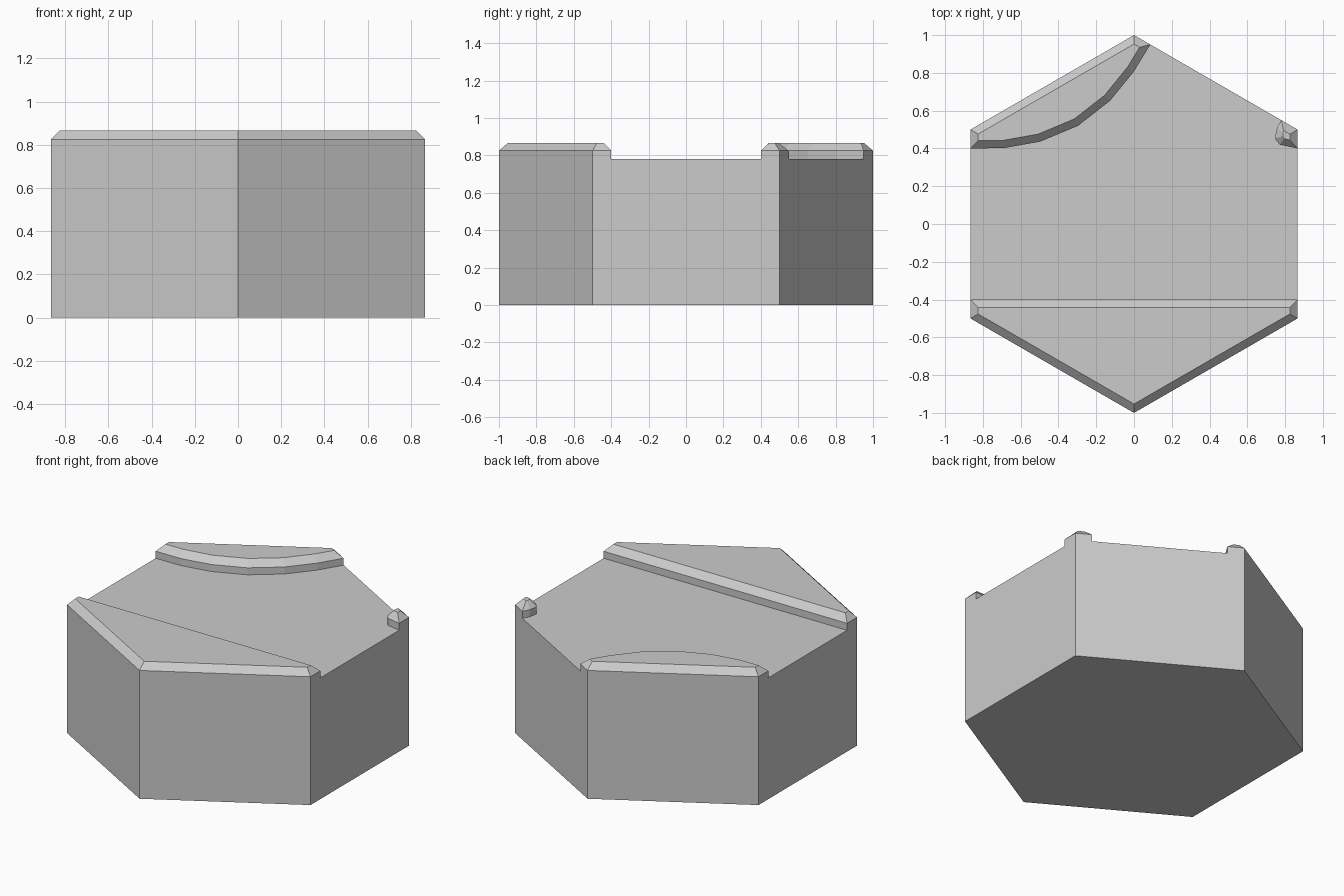
import bpy, bmesh, math
from mathutils import Vector

if "Cube" in bpy.data.objects:
    bpy.data.objects.remove(bpy.data.objects["Cube"])

S = math.sqrt(3) / 2                     # flat-to-centre distance of the hexagon
ROAD, RIM, TOP, D = 0.78, 0.825, 0.866, 0.041
NORMALS = [Vector((math.cos(math.radians(a)), math.sin(math.radians(a)))) for a in range(0, 360, 60)]

bm = bmesh.new()


def on_hex(x):
    return (x, 1 - abs(x) / math.sqrt(3))


def face(points):
    bm.faces.new([bm.verts.new(p) for p in points])


def is_outer(a, b):
    return max(((a + b) / 2).dot(n) for n in NORMALS) > S - 1e-4


def inset(pts, d):
    result = []
    for i, p in enumerate(pts):
        e1 = (p - pts[i - 1]).normalized()
        e2 = (pts[(i + 1) % len(pts)] - p).normalized()
        n1, n2 = Vector((-e1.y, e1.x)), Vector((-e2.y, e2.x))
        result.append(p + (n1 + n2) * d / (1 + n1.dot(n2)))
    return result


def piece(outline, height, top=None, raised=True):
    """Counter-clockwise outline; outer sides reach the ground, inner sides the road."""
    pts = [Vector(p) for p in outline]
    cap = [Vector(p) for p in top] if top else inset(pts, D)
    n = len(pts)
    for i in range(n):
        a, b = pts[i], pts[(i + 1) % n]
        outer = is_outer(a, b)
        if outer:
            face([(*a, 0), (*b, 0), (*b, ROAD), (*a, ROAD)])
        if raised:
            face([(*a, ROAD), (*b, ROAD), (*b, height), (*a, height)])
            c, d = cap[(i + 1) % n], cap[i]
            face([(*a, height), (*b, height), (*c, TOP), (*d, TOP)])
    face([(*p, TOP) for p in cap] if raised else [(*p, ROAD) for p in pts])
    face([(*p, 0) for p in reversed(pts)])


# Outlines shared between the banks and the road
curve = [(-S, 0.4), (-0.688, 0.402), (-0.497, 0.436), (-0.296, 0.52),
         (-0.127, 0.652), (0, 0.808), on_hex(0.0866)]
post = [on_hex(0.78), (0.757, 0.51), (0.746, 0.452), (0.772, 0.42), (S, 0.4)]

# Straight front bank, curved back bank, small corner bank
piece([(-S, -0.4), (-S, -0.5), (0, -1), (S, -0.5), (S, -0.4)], RIM)
piece(curve + [(0, 1), (-S, 0.5)], RIM)
piece(post + [(S, 0.5)], RIM,
      top=[(0.792, 0.495), (0.788, 0.482), (0.788, 0.465), (0.795, 0.452), (0.825, 0.444), (0.825, 0.475)])

# Sunken road surface between the banks
piece([(-S, -0.4), (S, -0.4)] + post[::-1] + curve[::-1], ROAD, raised=False)

# Weld the pieces and merge coplanar faces
bmesh.ops.remove_doubles(bm, verts=bm.verts, dist=1e-4)
bmesh.ops.dissolve_limit(bm, angle_limit=math.radians(0.5), verts=bm.verts, edges=bm.edges)
bmesh.ops.recalc_face_normals(bm, faces=bm.faces)
mesh = bpy.data.meshes.new("hex_road_tile")
bm.to_mesh(mesh)
bm.free()
bpy.context.collection.objects.link(bpy.data.objects.new("hex_road_tile", mesh))
